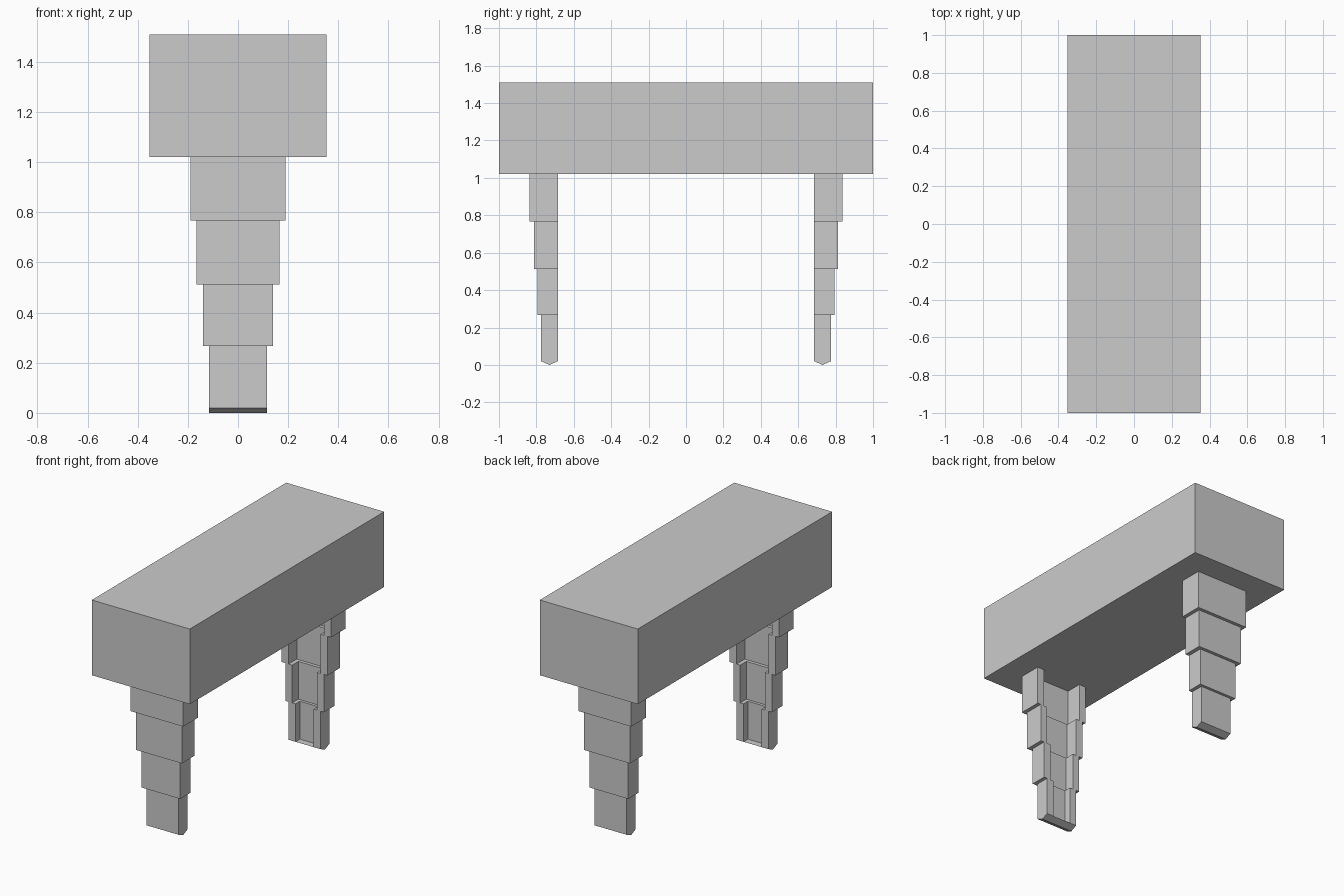
import bpy

if "Cube" in bpy.data.objects:
    bpy.data.objects.remove(bpy.data.objects["Cube"])

INNER_Y = 0.685   # flat inward face shared by all leg sections
WALL_X = 0.05     # flange thickness
WALL_Y = 0.045    # web thickness


def extrude(name, profile, to3d, lo, hi):
    """Prism from a 2D profile, swept from lo to hi along the remaining axis."""
    n = len(profile)
    verts = [to3d(a, b, lo) for a, b in profile] + [to3d(a, b, hi) for a, b in profile]
    faces = [tuple(range(n - 1, -1, -1)), tuple(range(n, 2 * n))]
    faces += [(i, (i + 1) % n, n + (i + 1) % n, n + i) for i in range(n)]
    mesh = bpy.data.meshes.new(name)
    mesh.from_pydata(verts, [], faces)
    obj = bpy.data.objects.new(name, mesh)
    bpy.context.collection.objects.link(obj)
    # consistent outward normals
    import bmesh
    bm = bmesh.new()
    bm.from_mesh(mesh)
    bmesh.ops.recalc_face_normals(bm, faces=bm.faces)
    bm.to_mesh(mesh)
    bm.free()
    return obj


# Main block
w = 0.353
extrude("main_block", [(-w, -1), (w, -1), (w, 1), (-w, 1)],
        lambda a, b, c: (a, b, c), 1.02, 1.51)

# Leg sections, bottom to top: half width, outer y, bottom z, top z
sections = [
    (0.115, 0.775, 0.02, 0.267),
    (0.139, 0.793, 0.267, 0.513),
    (0.165, 0.814, 0.513, 0.768),
    (0.190, 0.836, 0.768, 1.02),
]

for side, s in (("front", -1), ("back", 1)):
    # Stepped channel sections, open towards the middle
    for i, (hw, out, z0, z1) in enumerate(sections):
        g, web = hw - WALL_X, out - WALL_Y
        channel = [(-hw, INNER_Y), (-g, INNER_Y), (-g, web), (g, web),
                   (g, INNER_Y), (hw, INNER_Y), (hw, out), (-hw, out)]
        extrude(f"{side}_leg_section_{i + 1}", channel,
                lambda a, b, c: (a, s * b, c), z0, z1)
    # Shallow wedge foot
    hw, out = sections[0][:2]
    foot = [(INNER_Y, 0.02), ((INNER_Y + out) / 2, 0.0), (out, 0.02)]
    extrude(f"{side}_foot", foot, lambda a, b, c: (c, s * a, b), -hw, hw)
